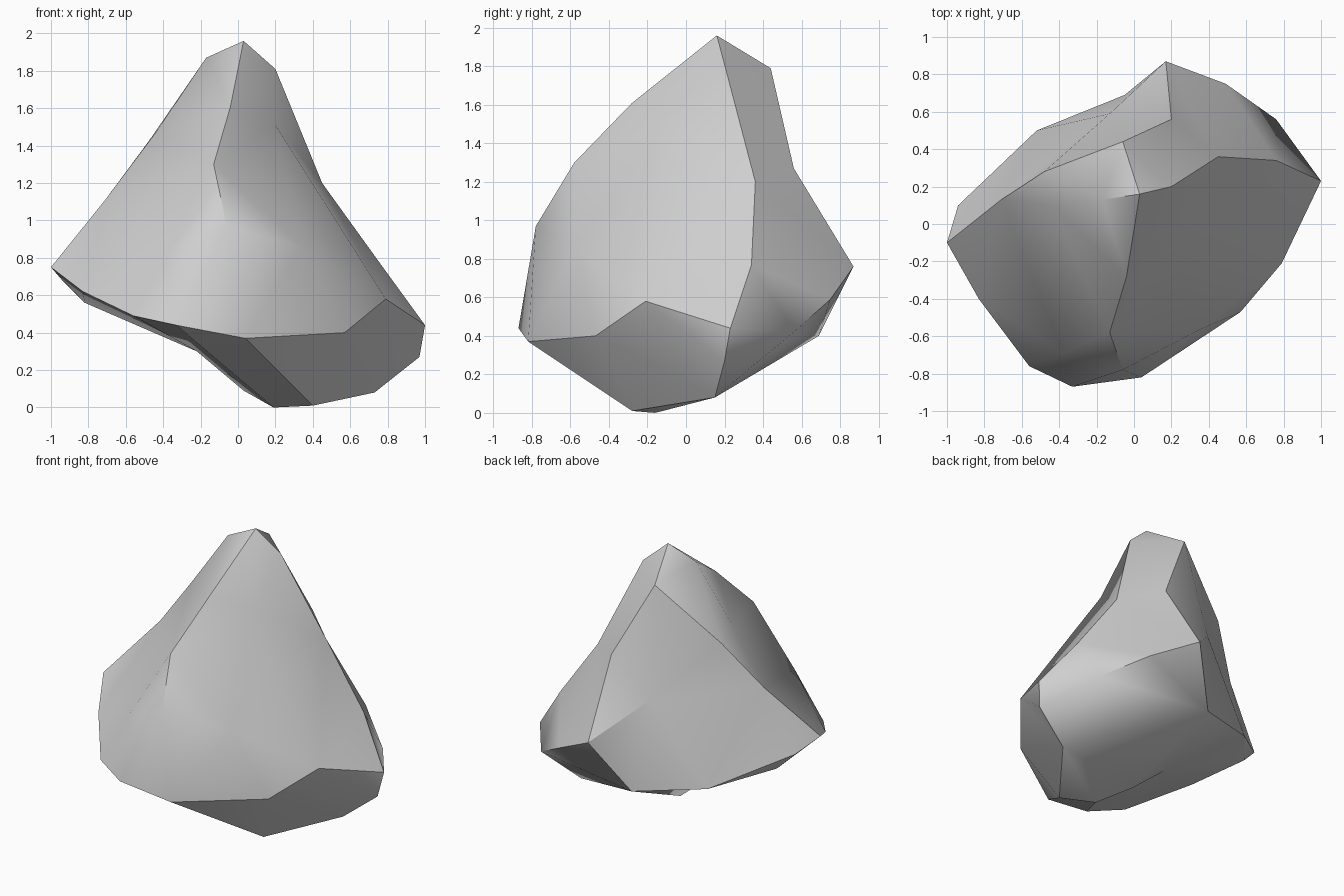
import bpy
import bmesh
import math
from mathutils import Vector

# Remove only the default cube
default_cube = bpy.data.objects.get("Cube")
if default_cube:
    bpy.data.objects.remove(default_cube, do_unlink=True)

# Peak and the blunt shoulders just below it
peak = [(.03, .16, 1.96), (-.17, .13, 1.87), (.2, .2, 1.81), (-.06, .44, 1.79)]

# Ridge running down the front
front_ridge = [(-.04, -.28, 1.61), (-.13, -.58, 1.3), (-.06, -.78, .97),
               (-.38, -.69, .84)]

# Lip along the lower front and out to the -x corner
front_lip = [(.04, -.82, .37), (-.33, -.87, .44), (-.56, -.76, .49),
             (-.83, -.4, .62), (-1, -.1, .75)]

# Large flat slope on the +x side, ending in the +x corner
side_slope = [(.2, -.1, 1.51), (.34, -.57, .86), (.79, -.21, .58),
              (1, .23, .44), (.76, .34, .77), (.45, .36, 1.2)]

# Back spur with a hollow above it
back_spur = [(.2, .56, 1.27), (.17, .87, .76), (.49, .75, .59), (.76, .56, .42),
             (-.13, .59, 1.04), (-.05, .69, .4), (-.52, .5, .47)]

# Back shoulder on the -x side
rear_shoulder = [(-.44, .1, 1.47), (-.48, .28, 1.42), (-.71, .13, 1.11),
                 (-.94, .1, .68), (-.82, .14, .56)]

# Underside and foot
foot = [(-.22, .03, .3), (.03, .02, .09), (.19, -.16, 0), (.4, -.28, .01),
        (.73, .15, .08), (.97, .2, .27), (.57, -.47, .4)]

groups = (peak, front_ridge, front_lip, side_slope, back_spur, rear_shoulder, foot)
corners = [Vector(p) for group in groups for p in group]

# Skin the corners on a ball around the core, so that hollow corners join too
core = Vector((.05, 0, .75))
bm = bmesh.new()
verts = [bm.verts.new((corner - core).normalized()) for corner in corners]
bmesh.ops.convex_hull(bm, input=verts, use_existing_faces=False)

# Move the skin to the true corners
for vert, corner in zip(verts, corners):
    vert.co = corner
bmesh.ops.recalc_face_normals(bm, faces=bm.faces[:])

mesh = bpy.data.meshes.new("boulder")
bm.to_mesh(mesh)
bm.free()
boulder = bpy.data.objects.new("boulder", mesh)
bpy.context.collection.objects.link(boulder)

# Plain stone colour
stone = bpy.data.materials.new("stone_grey")
stone.use_nodes = True
grey = (.62, .62, .62, 1)
stone.diffuse_color = grey
bsdf = next(n for n in stone.node_tree.nodes if n.type == 'BSDF_PRINCIPLED')
bsdf.inputs["Base Color"].default_value = grey
bsdf.inputs["Roughness"].default_value = .9
mesh.materials.append(stone)

# Soft shading with crisp main breaks
bpy.ops.object.select_all(action='DESELECT')
boulder.select_set(True)
bpy.context.view_layer.objects.active = boulder
bpy.ops.object.shade_smooth_by_angle(angle=math.radians(35))
